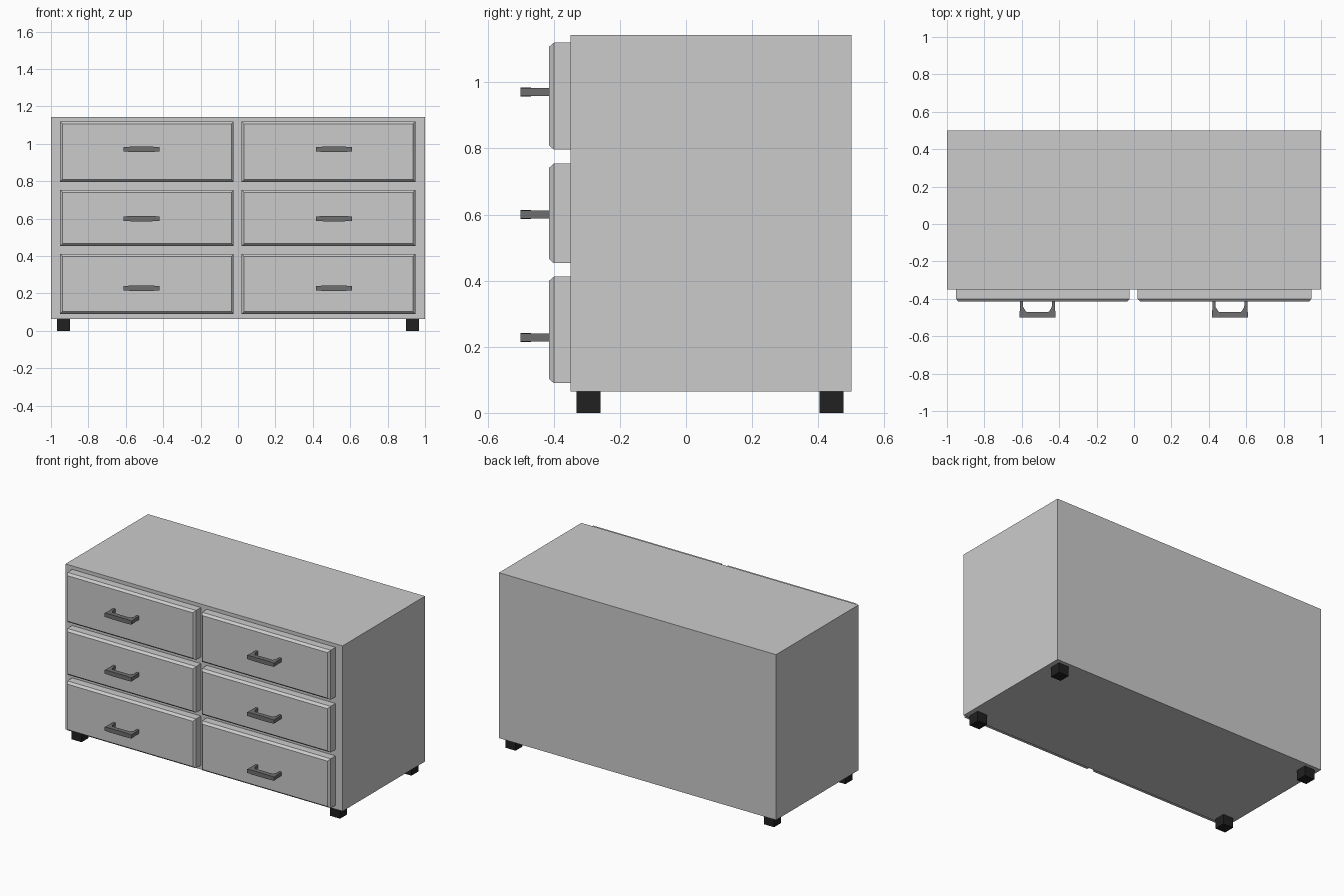
import bpy, bmesh

if "Cube" in bpy.data.objects:
    bpy.data.objects.remove(bpy.data.objects["Cube"])


def material(name, v):
    m = bpy.data.materials.new(name)
    m.diffuse_color = (v, v, v, 1)
    m.use_nodes = True
    m.node_tree.nodes["Principled BSDF"].inputs["Base Color"].default_value = m.diffuse_color
    return m


def rings_object(name, rings, mat=None):
    """Loft a closed solid through a list of four-sided rings."""
    bm = bmesh.new()
    loops = [[bm.verts.new(p) for p in r] for r in rings]
    for a, b in zip(loops, loops[1:]):
        for i in range(4):
            j = (i + 1) % 4
            bm.faces.new((a[i], a[j], b[j], b[i]))
    bm.faces.new(loops[0])
    bm.faces.new(loops[-1])
    bmesh.ops.recalc_face_normals(bm, faces=bm.faces)
    me = bpy.data.meshes.new(name)
    bm.to_mesh(me)
    bm.free()
    ob = bpy.data.objects.new(name, me)
    bpy.context.collection.objects.link(ob)
    if mat:
        me.materials.append(mat)
    return ob


def rect(x0, x1, z0, z1, y, inset=0.0):
    return [(x0 + inset, y, z0 + inset), (x1 - inset, y, z0 + inset),
            (x1 - inset, y, z1 - inset), (x0 + inset, y, z1 - inset)]


def box(name, x0, x1, y0, y1, z0, z1, mat=None):
    return rings_object(name, [rect(x0, x1, z0, z1, y0), rect(x0, x1, z0, z1, y1)], mat)


black = material("foot_black", 0.015)
metal = material("handle_grey", 0.16)

# Cabinet body
box("cabinet_body", -1, 1, -0.35, 0.5, 0.064, 1.143)

# Feet
for sx in (-1, 1):
    for y in (-0.295, 0.44):
        x = sx * 0.933
        box("foot", x - 0.036, x + 0.036, y - 0.036, y + 0.036, 0, 0.064, black)

# Handle half-profile: outer x, outer y, inner x, inner y, half height
HALF = [(0.093, -0.41, 0.079, -0.41, 0.012),
        (0.094, -0.45, 0.076, -0.445, 0.012),
        (0.097, -0.50, 0.062, -0.468, 0.012),
        (0.055, -0.50, 0.055, -0.470, 0.014)]


def handle(cx, cz):
    path = [(-1, p) for p in HALF] + [(1, p) for p in reversed(HALF)]
    rings = [[(cx + s * ox, oy, cz - h), (cx + s * ix, iy, cz - h),
              (cx + s * ix, iy, cz + h), (cx + s * ox, oy, cz + h)]
             for s, (ox, oy, ix, iy, h) in path]
    rings_object("drawer_handle", rings, metal)


# Drawer fronts with chamfered edges, each with a pull handle
for z0, z1, hz in ((0.09, 0.412, 0.228), (0.453, 0.754, 0.60), (0.797, 1.12, 0.971)):
    for x0, x1, hx in ((-0.952, -0.023, -0.516), (0.02, 0.949, 0.513)):
        rings_object("drawer_front", [rect(x0, x1, z0, z1, -0.35),
                                      rect(x0, x1, z0, z1, -0.40),
                                      rect(x0, x1, z0, z1, -0.415, 0.013)])
        handle(hx, hz)
